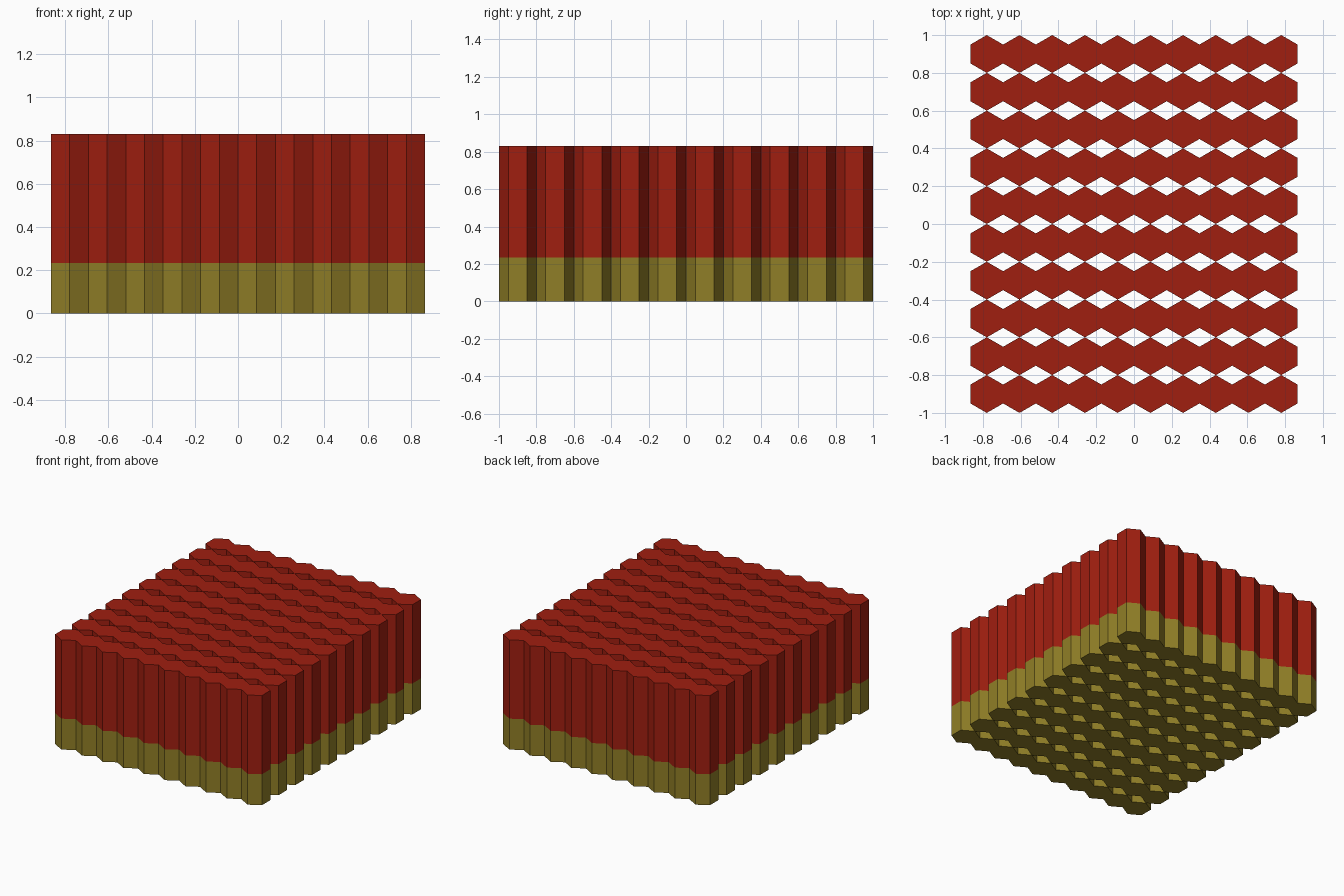
import bpy, bmesh, math
from mathutils import Matrix

if "Cube" in bpy.data.objects:
    bpy.data.objects.remove(bpy.data.objects["Cube"])

R = 0.1                      # hexagon corner radius
PITCH_X = R * math.sqrt(3)   # flat sides touch along x
PITCH_Y = R * 2              # points touch along y
N = 10
SPLIT, TOP = 0.234, 0.83


def material(name, color):
    mat = bpy.data.materials.new(name)
    mat.diffuse_color = (*color, 1)
    mat.use_nodes = True
    mat.node_tree.nodes["Principled BSDF"].inputs["Base Color"].default_value = mat.diffuse_color
    return mat


def hex_layer(name, z0, z1, mat):
    """A square grid of hexagonal columns between two heights."""
    bm = bmesh.new()
    for i in range(N):
        for j in range(N):
            x = (i - (N - 1) / 2) * PITCH_X
            y = (j - (N - 1) / 2) * PITCH_Y
            ring = [(x + R * math.sin(k * math.pi / 3),
                     y - R * math.cos(k * math.pi / 3)) for k in range(6)]
            low = [bm.verts.new((px, py, z0)) for px, py in ring]
            high = [bm.verts.new((px, py, z1)) for px, py in ring]
            bm.faces.new(low[::-1])
            bm.faces.new(high)
            for k in range(6):
                n = (k + 1) % 6
                bm.faces.new((low[k], low[n], high[n], high[k]))
    mesh = bpy.data.meshes.new(name)
    bm.to_mesh(mesh)
    bm.free()
    mesh.materials.append(mat)
    obj = bpy.data.objects.new(name, mesh)
    bpy.context.collection.objects.link(obj)
    return obj


# Lower olive layer and taller red layer on top of it
hex_layer("lower_columns", 0, SPLIT, material("olive", (0.28, 0.21, 0.02)))
hex_layer("upper_columns", SPLIT, TOP, material("red", (0.35, 0.013, 0.005)))
